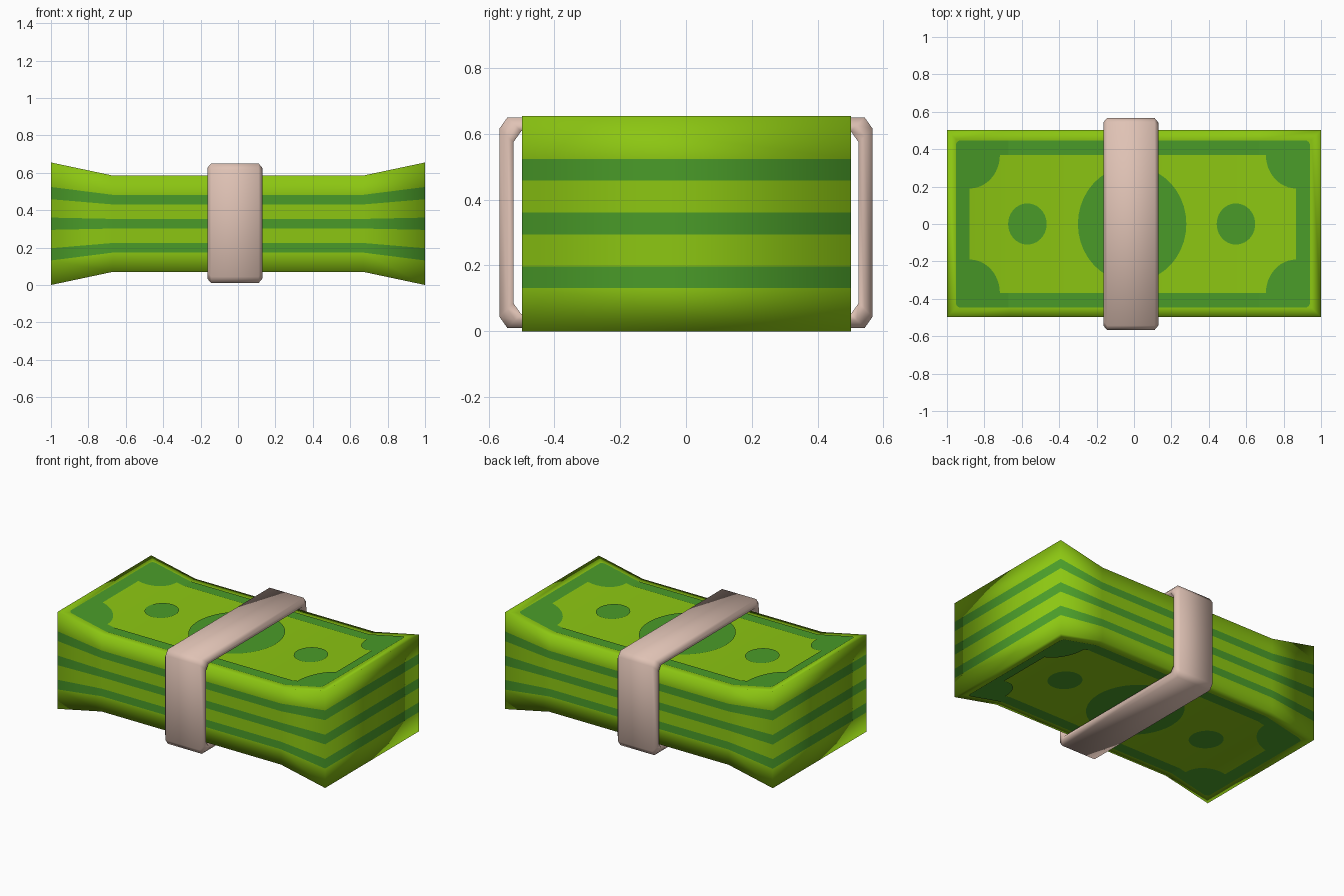
import bpy, bmesh, math
from mathutils import Vector

if "Cube" in bpy.data.objects:
    bpy.data.objects.remove(bpy.data.objects["Cube"])

BEND, HEIGHT, DIP = 0.67, 0.655, 0.07   # where the stack flares, end height, pinch


def material(name, rgb):
    m = bpy.data.materials.new(name)
    m.diffuse_color = (*rgb, 1)
    m.use_nodes = True
    m.node_tree.nodes["Principled BSDF"].inputs["Base Color"].default_value = m.diffuse_color
    return m


light = material("light green", (0.262, 0.565, 0.006))
dark = material("dark green", (0.068, 0.33, 0.022))
paper = material("pale pink paper", (0.74, 0.54, 0.46))


def stack_z(x, t):
    """Height at fraction t of the flared stack."""
    low = DIP * (1 - max(0, (abs(x) - BEND) / (1 - BEND)))
    return low + t * (HEIGHT - 2 * low)


def cut(bm, point, normal):
    bmesh.ops.bisect_plane(bm, geom=bm.verts[:] + bm.edges[:] + bm.faces[:],
                           plane_co=point, plane_no=normal)


def finish(bm, name, mats, smooth):
    me = bpy.data.meshes.new(name)
    for f in bm.faces:
        f.smooth = smooth
    bm.to_mesh(me)
    bm.free()
    for m in mats:
        me.materials.append(m)
    ob = bpy.data.objects.new(name, me)
    bpy.context.collection.objects.link(ob)
    return ob


# Stack of notes: box cut into stripes, then flared at both ends
bm = bmesh.new()
bmesh.ops.create_cube(bm, size=1)
for v in bm.verts:
    v.co = Vector((v.co.x * 2, v.co.y + 0.002, v.co.z + 0.5))
stripes = [(0.2, 0.3), (0.45, 0.55), (0.7, 0.8)]
for pair in stripes:
    for t in pair:
        cut(bm, (0, 0, t), (0, 0, 1))
for x in (-BEND, BEND):
    cut(bm, (x, 0, 0), (1, 0, 0))
bm.normal_update()
for s in (1, -1):
    caps = [f for f in bm.faces if f.normal.z * s > 0.9]
    bmesh.ops.inset_region(bm, faces=caps, thickness=0.05, use_even_offset=True)
bm.normal_update()
for f in bm.faces:
    t = f.calc_center_median().z
    if abs(f.normal.z) < 0.5 and any(a < t < b for a, b in stripes):
        f.material_index = 1
for v in bm.verts:
    v.co.z = stack_z(v.co.x, v.co.z)
finish(bm, "note_stack", [light, dark], True)


# Printed design: ornate frame, centre oval and two dots
def print_design(name, side):
    bm = bmesh.new()
    cx, n = -0.006, 13
    outer, inner = [], []
    for sx, sy, flip in ((-1, 1, False), (1, 1, True), (1, -1, False), (-1, -1, True)):
        pts = []
        for i in range(n):
            a = math.pi / 2 * i / (n - 1)
            c, s = math.cos(a), math.sin(a)
            pts.append(((cx + sx * (0.92 + 0.027 * c), sy * (0.42 + 0.027 * s)),
                        (cx + sx * (0.873 - 0.162 * s), sy * (0.37 - 0.18 * c))))
        for o, q in (reversed(pts) if flip else pts):
            outer.append(bm.verts.new((*o, 0)))
            inner.append(bm.verts.new((*q, 0)))
    m = len(outer)
    for i in range(m):
        j = (i + 1) % m
        bm.faces.new((outer[i], outer[j], inner[j], inner[i]))
    for x, rx, ry in ((-0.01, 0.29, 0.31), (-0.57, 0.103, 0.11), (0.545, 0.103, 0.11)):
        bm.faces.new([bm.verts.new((x + rx * math.cos(k * math.tau / 40),
                                    ry * math.sin(k * math.tau / 40), 0)) for k in range(40)])
    for x in (-BEND, BEND):
        cut(bm, (x, 0, 0), (1, 0, 0))
    bm.normal_update()
    for f in bm.faces:
        if f.normal.z * side < 0:
            f.normal_flip()
    for v in bm.verts:
        v.co.z = stack_z(v.co.x, 1 if side > 0 else 0) + side * 0.004
    finish(bm, name, [dark], False)


print_design("top_print", 1)
print_design("bottom_print", -1)

# Paper band: closed octagonal loop with chamfered outer edges
bm = bmesh.new()
rings = []
for d, w in ((0, -0.127), (0, 0.127), (0.024, 0.147), (0.042, 0.147),
             (0.042, -0.147), (0.024, -0.147)):
    hy, hz, cy, cz = 0.567 - d, 0.32 - d, 0.024, 0.034
    ring = []
    for sy, sz in ((1, 1), (-1, 1), (-1, -1), (1, -1)):
        pair = [(sy * hy, sz * (hz - cz)), (sy * (hy - cy), sz * hz)]
        if sy * sz < 0:
            pair.reverse()
        ring += [bm.verts.new((w - 0.017, y, z + 0.33)) for y, z in pair]
    rings.append(ring)
for a, b in zip(rings, rings[1:] + rings[:1]):
    for i in range(8):
        j = (i + 1) % 8
        bm.faces.new((a[i], a[j], b[j], b[i]))
bmesh.ops.recalc_face_normals(bm, faces=bm.faces[:])
finish(bm, "paper_band", [paper], True)
